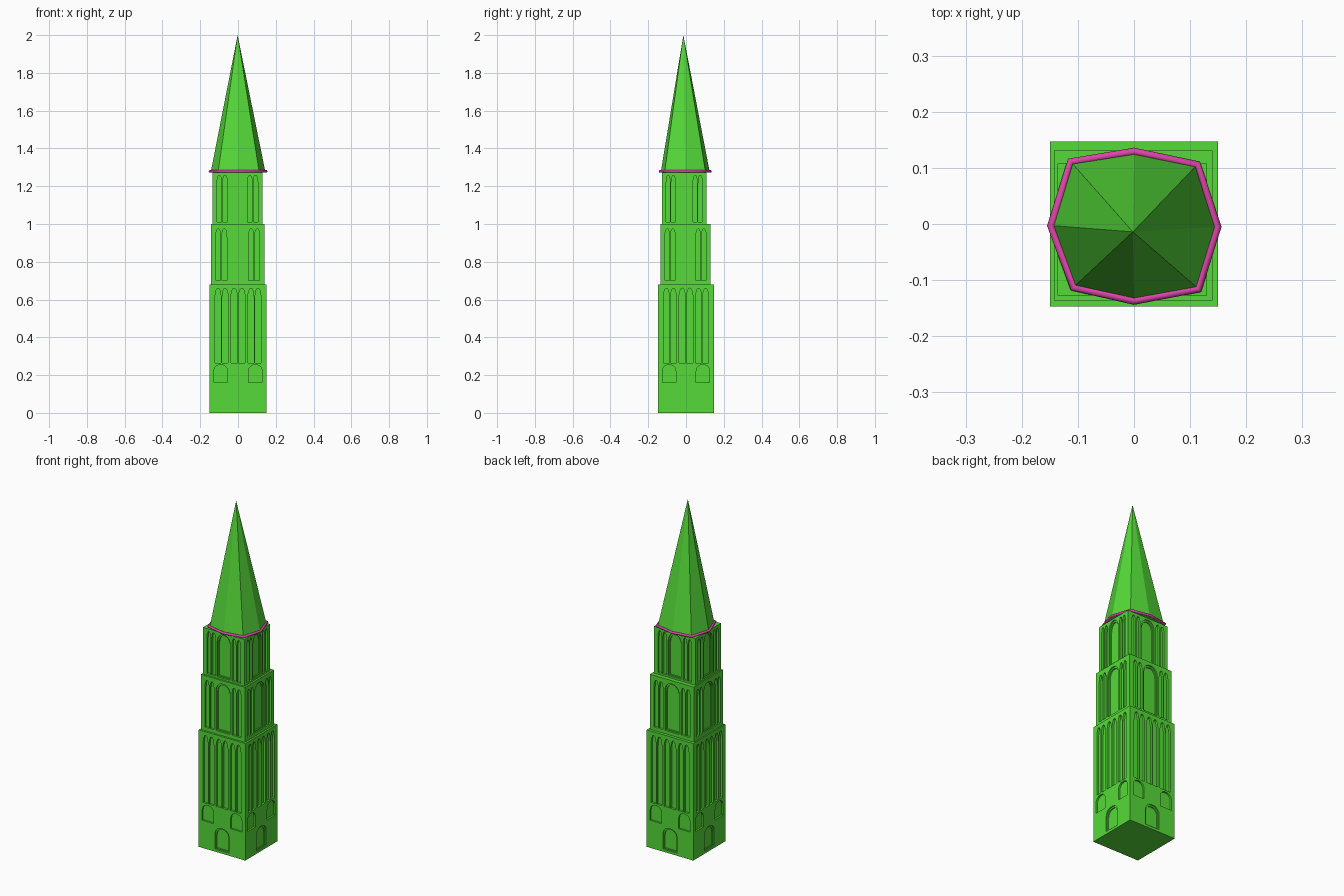
import bpy, bmesh, math
from mathutils import Matrix, Vector

if "Cube" in bpy.data.objects:
    bpy.data.objects.remove(bpy.data.objects["Cube"])


def material(name, rgb):
    m = bpy.data.materials.new(name)
    m.diffuse_color = (*rgb, 1)
    m.use_nodes = True
    m.node_tree.nodes["Principled BSDF"].inputs["Base Color"].default_value = m.diffuse_color
    return m


GREEN = material("green_stone", (0.09, 0.70, 0.04))
PINK = material("pink_trim", (0.72, 0.06, 0.40))


def to_object(name, bm, mat=None):
    bmesh.ops.recalc_face_normals(bm, faces=bm.faces)
    me = bpy.data.meshes.new(name)
    bm.to_mesh(me)
    bm.free()
    ob = bpy.data.objects.new(name, me)
    bpy.context.collection.objects.link(ob)
    if mat:
        me.materials.append(mat)
    return ob


def arch_outline(x0, x1, z0, z1, rise):
    """Pointed arch: straight jambs, then two curves meeting at the tip."""
    c, h, n = (x0 + x1) / 2, (x1 - x0) / 2, 5
    right = [(h * math.cos(t * math.pi / 2) ** 0.9, z1 - rise + rise * math.sin(t * math.pi / 2))
             for t in [i / n for i in range(n)]]
    pts = [(c - h, z0), (c + h, z0)] + [(c + x, z) for x, z in right]
    return pts + [(c, z1)] + [(c - x, z) for x, z in reversed(right)]


def add_arch(bm, arch, hx, hy, centre, side, depth, inset):
    """Arch prism pushed into one of the four walls (side 0 = front)."""
    x0, x1, z0, z1, rise = arch
    half, out = (hx, hy) if side % 2 == 0 else (hy, hx)
    s = half / hx
    pts = arch_outline(x0 * s + inset, x1 * s - inset, z0 + inset, z1 - inset * 1.5, rise)
    M = Matrix.Translation(centre) @ Matrix.Rotation(side * math.pi / 2, 4, 'Z')
    a = [bm.verts.new(M @ Vector((x, -out - 0.02, z))) for x, z in pts]
    b = [bm.verts.new(M @ Vector((x, -out + depth, z))) for x, z in pts]
    bm.faces.new(a)
    bm.faces.new(b[::-1])
    for i in range(len(pts)):
        j = (i + 1) % len(pts)
        bm.faces.new((a[j], a[i], b[i], b[j]))


def tier(name, xr, yr, zr, niches):
    """Box storey with niches (arch, depth, inset) cut in all four walls."""
    hx, hy = (xr[1] - xr[0]) / 2, (yr[1] - yr[0]) / 2
    centre = Vector(((xr[0] + xr[1]) / 2, (yr[0] + yr[1]) / 2, 0))
    bm = bmesh.new()
    bmesh.ops.create_cube(bm, size=1, matrix=Matrix.Translation(centre + Vector((0, 0, sum(zr) / 2)))
                          @ Matrix.Diagonal((2 * hx, 2 * hy, zr[1] - zr[0], 1)))
    ob = to_object(name, bm, GREEN)
    # First the shallow reveal, then the deeper inner panel
    for step in range(2):
        bm = bmesh.new()
        for arch, depth, inset in niches:
            if step == 1 and inset == 0:
                continue
            d = depth if step == 1 or inset == 0 else depth * 0.5
            for side in range(4):
                add_arch(bm, arch, hx, hy, centre, side, d, inset * step)
        cutter = to_object("niche_cutter", bm)
        cutter.hide_render = True
        mod = ob.modifiers.new("niches", 'BOOLEAN')
        mod.operation, mod.solver, mod.object = 'DIFFERENCE', 'EXACT', cutter
        bpy.context.view_layer.objects.active = ob
        bpy.ops.object.modifier_apply(modifier=mod.name)
        bpy.data.objects.remove(cutter)
    return ob


def mirrored(spans, z0, z1, rise, depth, inset=0):
    return [((*sorted((s * a, s * b)), z0, z1, rise), depth, inset)
            for a, b in spans for s in (-1, 1)]


# Lower storey: door, side windows, three pairs of tall lancets per wall
low = [((-0.045, 0.045, 0.015, 0.145, 0.04), 0.012, 0.006)]
low += mirrored([(0.055, 0.128)], 0.16, 0.255, 0.035, 0.010)
low += mirrored([(0.003, 0.038), (0.052, 0.084), (0.09, 0.122)], 0.265, 0.66, 0.06, 0.012)
tier("lower_storey", (-0.15, 0.15), (-0.147, 0.147), (0, 0.68), low)

# Middle storey: one wide window between pairs of lancets
mid = [((-0.046, 0.046, 0.70, 0.98, 0.05), 0.014, 0.006)]
mid += mirrored([(0.058, 0.084), (0.09, 0.116)], 0.70, 0.975, 0.045, 0.012)
tier("middle_storey", (-0.143, 0.14), (-0.136, 0.131), (0.68, 1.0), mid)

# Belfry storey
top = [((-0.042, 0.042, 1.01, 1.262, 0.05), 0.014, 0.006)]
top += mirrored([(0.053, 0.078), (0.084, 0.108)], 1.01, 1.258, 0.045, 0.012)
tier("belfry_storey", (-0.136, 0.13), (-0.127, 0.108), (1.0, 1.272), top)

# Slightly irregular eight-sided spire
EAVES = [(-0.148, -0.003), (-0.108, -0.113), (0, -0.137), (0.115, -0.116),
         (0.149, -0.005), (0.113, 0.106), (0, 0.129), (-0.113, 0.111)]
bm = bmesh.new()
ring = [bm.verts.new((x * 0.975, y * 0.975, 1.274)) for x, y in EAVES]
tip = bm.verts.new((-0.002, -0.014, 2.0))
bm.faces.new(ring[::-1])
for i in range(8):
    bm.faces.new((ring[i], ring[(i + 1) % 8], tip))
to_object("spire", bm, GREEN)

# Pink round gutter following the eaves
cu = bpy.data.curves.new("gutter", 'CURVE')
cu.dimensions = '3D'
cu.bevel_depth = 0.007
cu.bevel_resolution = 2
sp = cu.splines.new('POLY')
sp.points.add(7)
for p, (x, y) in zip(sp.points, EAVES):
    p.co = (x, y, 1.279, 1)
sp.use_cyclic_u = True
cu.materials.append(PINK)
gutter = bpy.data.objects.new("gutter", cu)
bpy.context.collection.objects.link(gutter)
